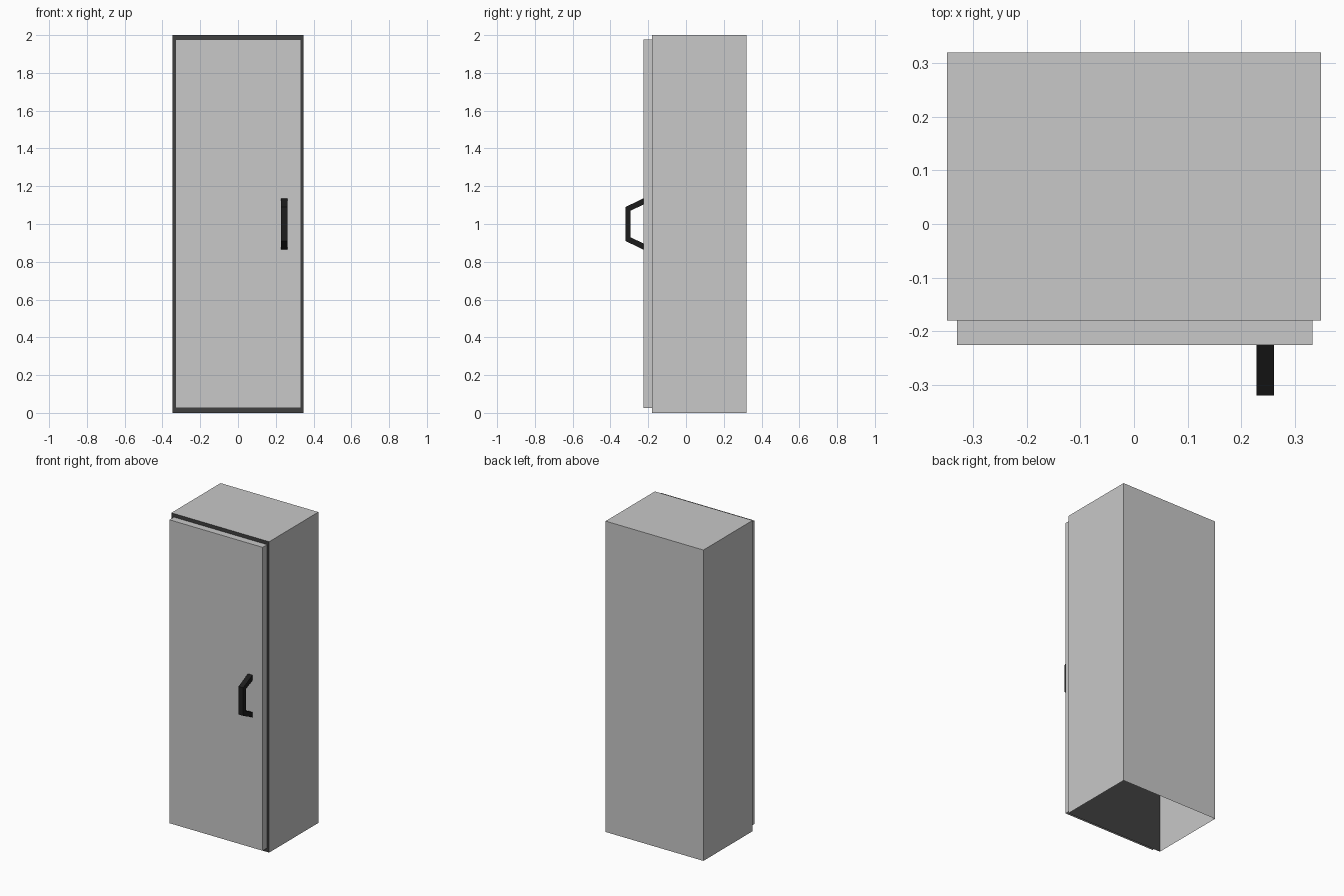
import bpy, bmesh

if "Cube" in bpy.data.objects:
    bpy.data.objects.remove(bpy.data.objects["Cube"])


def material(name, v):
    m = bpy.data.materials.new(name)
    m.diffuse_color = (v, v, v, 1)
    m.use_nodes = True
    m.node_tree.nodes["Principled BSDF"].inputs["Base Color"].default_value = m.diffuse_color
    return m


light_grey = material("light_grey", 0.58)
dark_grey = material("dark_grey", 0.05)
black = material("black", 0.012)


def finish(name, bm, mats):
    me = bpy.data.meshes.new(name)
    bm.to_mesh(me)
    bm.free()
    for m in mats:
        me.materials.append(m)
    ob = bpy.data.objects.new(name, me)
    bpy.context.collection.objects.link(ob)
    return ob


def box(lo, hi):
    bm = bmesh.new()
    bmesh.ops.create_cube(bm, size=1)
    for v in bm.verts:
        v.co = [(a + b) / 2 + c * (b - a) for a, b, c in zip(lo, hi, v.co)]
    bm.normal_update()
    return bm


def drop_faces(bm, axis, sign):
    # remove the side that is open or hidden
    faces = [f for f in bm.faces if f.normal[axis] * sign > 0.9]
    bmesh.ops.delete(bm, geom=faces, context='FACES')


# cabinet shell: open underneath, dark front
bm = box((-0.348, -0.18, 0), (0.348, 0.32, 2))
drop_faces(bm, 2, -1)
for f in bm.faces:
    f.material_index = 1 if f.normal.y < -0.9 else 0
finish("cabinet_body", bm, [light_grey, dark_grey])

# door slab against the front
bm = box((-0.33, -0.225, 0.025), (0.333, -0.18, 1.977))
drop_faces(bm, 1, 1)
finish("door", bm, [light_grey])

# bent bar handle: half profile (y, z from centre), mirrored in z
outer = [(-0.225, 0.136), (-0.32, 0.09)]
inner = [(-0.225, 0.103), (-0.293, 0.071)]
outer += [(y, -z) for y, z in reversed(outer)]
inner += [(y, -z) for y, z in reversed(inner)]
bm = bmesh.new()
rings = []
for (yo, zo), (yi, zi) in zip(outer, inner):
    rings.append([bm.verts.new(p) for p in (
        (0.228, yo, 1 + zo), (0.261, yo, 1 + zo),
        (0.261, yi, 1 + zi), (0.228, yi, 1 + zi))])
for a, b in zip(rings, rings[1:]):
    for i in range(4):
        j = (i + 1) % 4
        bm.faces.new((a[i], a[j], b[j], b[i]))
bmesh.ops.holes_fill(bm, edges=bm.edges[:], sides=4)
bmesh.ops.recalc_face_normals(bm, faces=bm.faces[:])
finish("door_handle", bm, [black])
